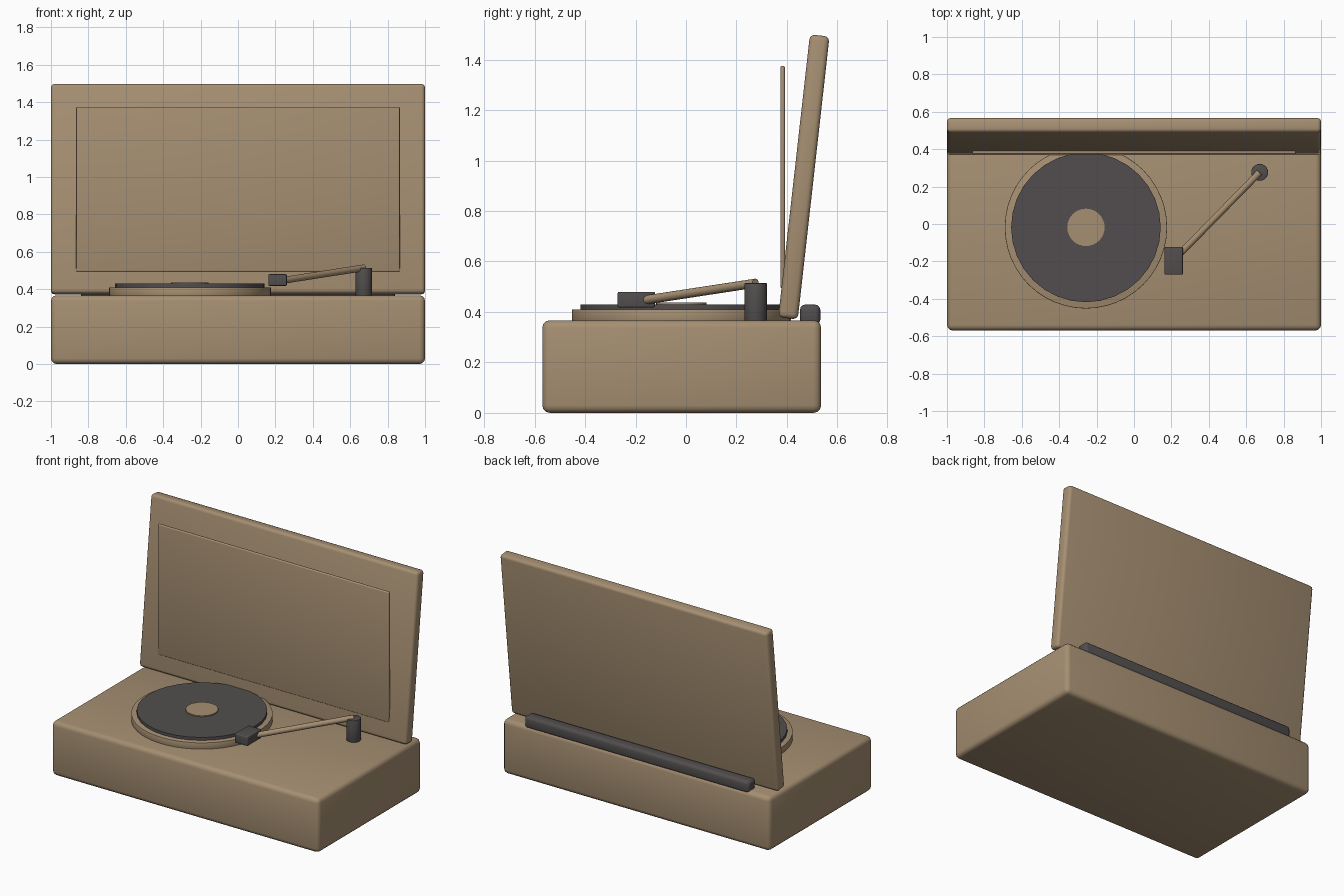
import bpy, math
from mathutils import Vector

if "Cube" in bpy.data.objects:
    bpy.data.objects.remove(bpy.data.objects["Cube"])


def material(name, rgb):
    m = bpy.data.materials.new(name)
    m.diffuse_color = (*rgb, 1)
    m.use_nodes = True
    m.node_tree.nodes["Principled BSDF"].inputs["Base Color"].default_value = m.diffuse_color
    return m


TAN = material("tan", (0.38, 0.275, 0.168))
DARK = material("charcoal", (0.085, 0.076, 0.077))


def finish(obj, name, mat, bevel, segments=3):
    obj.name = name
    obj.data.materials.append(mat)
    if bevel:
        mod = obj.modifiers.new("bevel", 'BEVEL')
        mod.width, mod.segments = bevel, segments
        mod.limit_method = 'ANGLE'
        mod.angle_limit = math.radians(40)
        bpy.ops.object.modifier_apply(modifier=mod.name)
    bpy.ops.object.shade_smooth_by_angle(angle=math.radians(35))
    return obj


def box(name, center, size, mat, bevel, tilt=0):
    bpy.ops.mesh.primitive_cube_add(size=1, location=center)
    o = bpy.context.object
    o.scale = size
    bpy.ops.object.transform_apply(location=False, rotation=False, scale=True)
    o.rotation_euler.x = tilt
    return finish(o, name, mat, bevel)


def disc(name, x, y, z0, z1, r, mat, sides=32, bevel=0):
    bpy.ops.mesh.primitive_cylinder_add(vertices=sides, radius=r, depth=z1 - z0,
                                        location=(x, y, (z0 + z1) / 2))
    return finish(bpy.context.object, name, mat, bevel, 2)


def rod(name, a, b, r, mat, sides=16):
    a, b = Vector(a), Vector(b)
    bpy.ops.mesh.primitive_cylinder_add(vertices=sides, radius=r, depth=(b - a).length,
                                        location=(a + b) / 2)
    o = bpy.context.object
    o.rotation_euler = (b - a).to_track_quat('Z', 'Y').to_euler()
    return finish(o, name, mat, 0)


# Case: body, leaning lid, upright lining panel, hinge bar
box("base", (0, -0.017, 0.1835), (2, 1.105, 0.367), TAN, 0.03)
box("lid", (0, 0.467, 0.935), (2, 0.078, 1.128), TAN, 0.02, math.radians(-6.4))
box("lid_panel", (0, 0.383, 0.934), (1.73, 0.018, 0.882), TAN, 0.007)
box("hinge_bar", (0, 0.492, 0.389), (1.68, 0.08, 0.08), DARK, 0.02)

# Platter stack
PX, PY = -0.257, -0.018
disc("platter", PX, PY, 0.36, 0.41, 0.434, TAN, 48, 0.003)
disc("record", PX, PY, 0.41, 0.43, 0.40, DARK)
disc("record_label", PX, PY, 0.43, 0.437, 0.10, TAN)

# Tonearm
disc("arm_post", 0.672, 0.276, 0.36, 0.514, 0.045, DARK, 24, 0.003)
rod("tonearm", (0.672, 0.276, 0.514), (0.235, -0.17, 0.446), 0.018, TAN)
box("headshell", (0.212, -0.197, 0.449), (0.098, 0.148, 0.062), DARK, 0.006)
